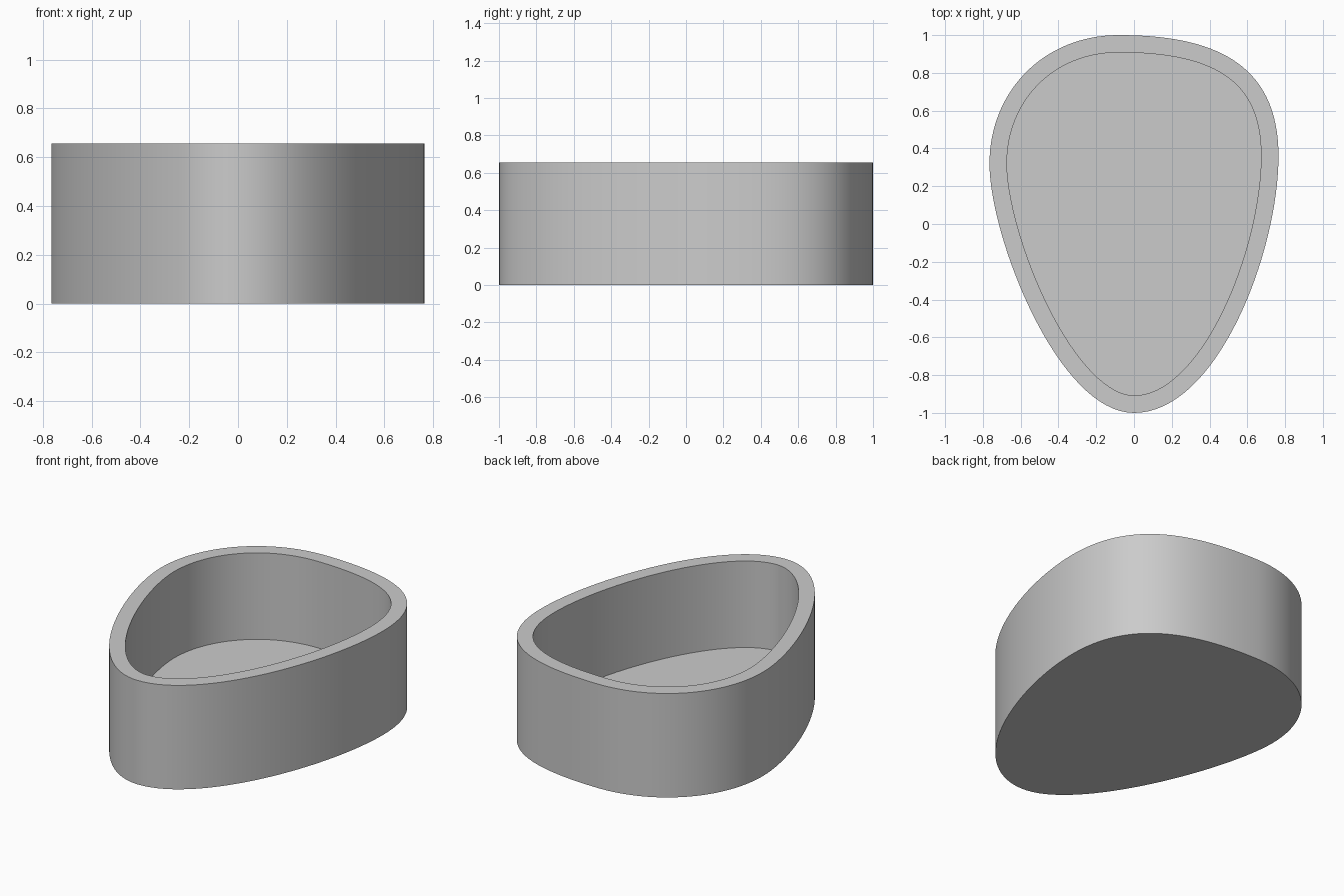
import bpy
import bmesh
import math
from mathutils import Vector
from mathutils.geometry import interpolate_bezier

cube = bpy.data.objects.get("Cube")
if cube:
    bpy.data.objects.remove(cube, do_unlink=True)

HEIGHT, FLOOR, WALL, STEPS = 0.655, 0.11, 0.092, 32

# Egg-shaped outline, counter-clockwise: (knot, incoming handle, outgoing handle)
KNOTS = [
    ((0, -1), (-0.40, -1), (0.44, -1)),
    ((0.765, 0.36), (0.765, -0.15), (0.765, 0.86)),
    ((-0.08, 1), (0.41, 1), (-0.48, 1)),
    ((-0.765, 0.32), (-0.765, 0.70), (-0.765, -0.07)),
]


def sample_outline():
    points = []
    for i, (knot, _, leaving) in enumerate(KNOTS):
        end, arriving, _ = KNOTS[(i + 1) % len(KNOTS)]
        corners = [Vector((*p, 0)) for p in (knot, leaving, arriving, end)]
        points += interpolate_bezier(*corners, STEPS + 1)[:-1]
    return points


def inset(points, distance):
    result = []
    for i, p in enumerate(points):
        along = (points((i + 1)) if callable(points) else points[(i + 1) % len(points)]) - points[i - 1]
        result.append(p + Vector((-along.y, along.x, 0)).normalized() * distance)
    return result


# Grey material
grey = bpy.data.materials.new("plain grey")
grey.use_nodes = True
colour = (0.6, 0.6, 0.6, 1)
grey.diffuse_color = colour
grey.node_tree.nodes["Principled BSDF"].inputs["Base Color"].default_value = colour

# Open tray: outer wall, rim, inner wall, floor and underside
outer = sample_outline()
inner = inset(outer, WALL)
bm = bmesh.new()
rings = [[bm.verts.new((p.x, p.y, z)) for p in outline]
         for outline, z in ((outer, 0), (outer, HEIGHT), (inner, HEIGHT), (inner, FLOOR))]
for low, high in zip(rings, rings[1:]):
    for i in range(len(low)):
        j = (i + 1) % len(low)
        bm.faces.new((low[i], low[j], high[j], high[i]))
bm.faces.new(rings[-1])
bm.faces.new(rings[0][::-1])
bmesh.ops.recalc_face_normals(bm, faces=bm.faces)

mesh = bpy.data.meshes.new("tray")
bm.to_mesh(mesh)
bm.free()
mesh.materials.append(grey)
tray = bpy.data.objects.new("tray", mesh)
bpy.context.collection.objects.link(tray)

# Smooth walls with crisp rims
bpy.context.view_layer.objects.active = tray
tray.select_set(True)
bpy.ops.object.shade_smooth_by_angle(angle=math.radians(30))
